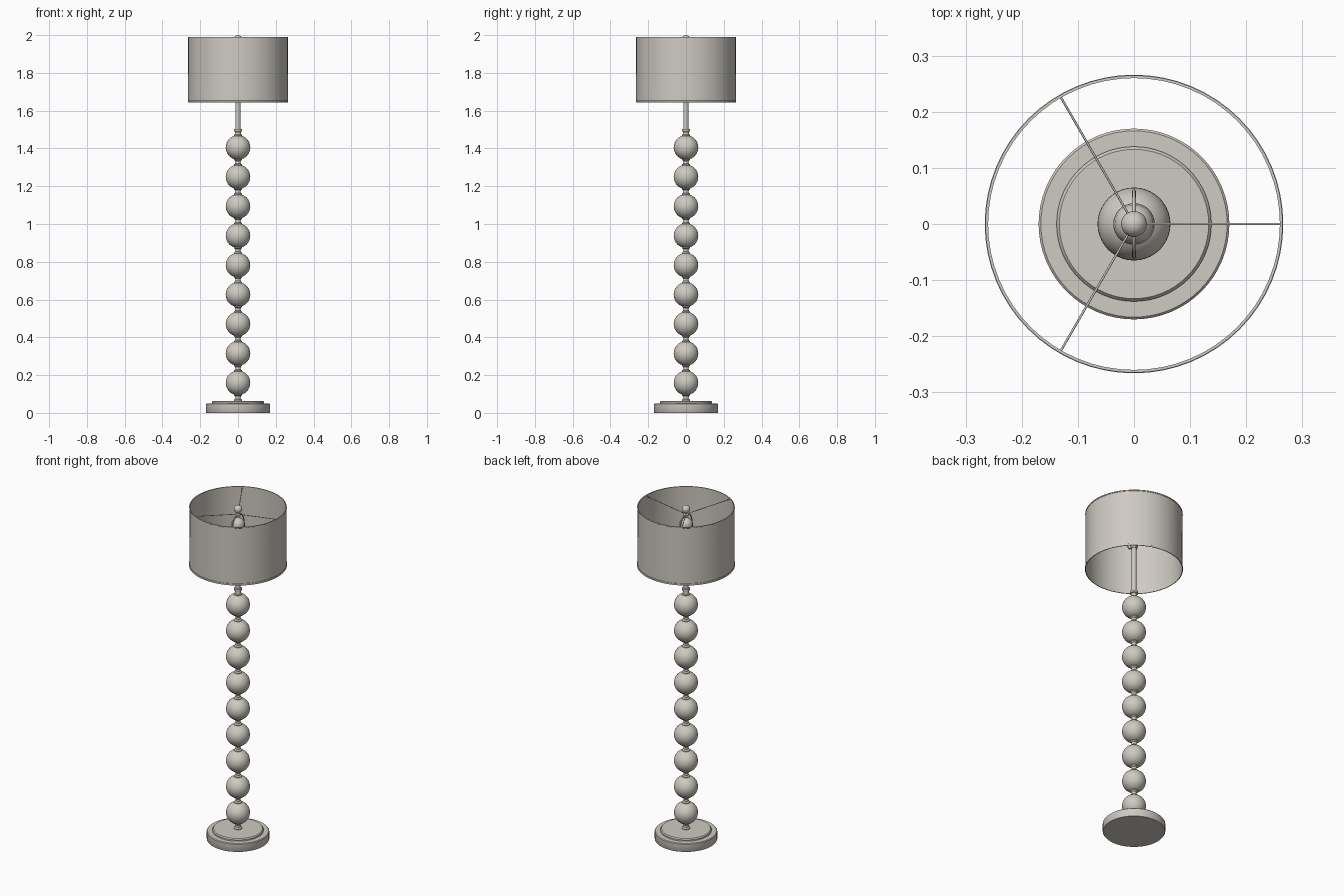
import bpy, math
from mathutils import Vector

if "Cube" in bpy.data.objects:
    bpy.data.objects.remove(bpy.data.objects["Cube"])

# One warm grey for the whole lamp
grey = bpy.data.materials.new("warm_grey")
grey.diffuse_color = (0.62, 0.59, 0.54, 1)
grey.use_nodes = True
grey.node_tree.nodes["Principled BSDF"].inputs["Base Color"].default_value = grey.diffuse_color


def finish(ob, angle=35):
    ob.data.materials.append(grey)
    bpy.ops.object.select_all(action='DESELECT')
    ob.select_set(True)
    bpy.context.view_layer.objects.active = ob
    bpy.ops.object.shade_smooth_by_angle(angle=math.radians(angle))


def lathe(name, profile, n=48, closed=False):
    """Revolve (radius, z) points, bottom to top; end points on the axis become poles."""
    verts, faces, rings = [], [], []
    for r, z in profile:
        if r < 1e-6:
            rings.append([len(verts)] * n)
            verts.append((0, 0, z))
        else:
            rings.append(list(range(len(verts), len(verts) + n)))
            verts += [(r * math.cos(2 * math.pi * i / n), r * math.sin(2 * math.pi * i / n), z)
                      for i in range(n)]
    pairs = list(zip(rings, rings[1:]))
    if closed:
        pairs.append((rings[-1], rings[0]))
    for a, b in pairs:
        for i in range(n):
            j = (i + 1) % n
            faces.append(tuple(dict.fromkeys((a[i], a[j], b[j], b[i]))))
    me = bpy.data.meshes.new(name)
    me.from_pydata(verts, [], faces)
    ob = bpy.data.objects.new(name, me)
    bpy.context.collection.objects.link(ob)
    finish(ob)
    return ob


def wire(name, points, radius, smooth=False):
    cu = bpy.data.curves.new(name, 'CURVE')
    cu.dimensions = '3D'
    cu.bevel_depth = radius
    cu.bevel_resolution = 2
    cu.use_fill_caps = True
    sp = cu.splines.new('NURBS' if smooth else 'POLY')
    sp.points.add(len(points) - 1)
    for p, co in zip(sp.points, points):
        p.co = (*co, 1)
    if smooth:
        sp.use_endpoint_u = True
        sp.order_u = 3
        sp.resolution_u = 6
    ob = bpy.data.objects.new(name, cu)
    bpy.context.collection.objects.link(ob)
    cu.materials.append(grey)


def ball(r, zc, steps=20):
    return [(r * math.sin(math.pi * i / steps), zc - r * math.cos(math.pi * i / steps))
            for i in range(steps + 1)]


# Stepped round base
lathe("base", [(0, 0), (0.168, 0), (0.17, 0.003), (0.17, 0.046), (0.166, 0.05),
               (0.138, 0.05), (0.138, 0.058), (0.133, 0.064), (0, 0.064)], 64)

# Stacked balls with flared necks between them
R, FIRST, STEP, COUNT = 0.065, 0.159, 0.1558, 9
for k in range(COUNT):
    lathe(f"ball_{k + 1}", ball(R, FIRST + k * STEP), 40)
for k in range(COUNT + 1):
    z = FIRST + (k - 0.5) * STEP
    lathe(f"neck_{k + 1}", [(0.022, z - 0.02), (0.022, z - 0.013), (0.015, z - 0.007),
                            (0.014, z), (0.015, z + 0.007), (0.022, z + 0.013),
                            (0.022, z + 0.02)], 32)

# Upper pole with collar, then lamp socket
lathe("pole", [(0, 1.46), (0.022, 1.46), (0.016, 1.48), (0.016, 1.488), (0.022, 1.491),
               (0.022, 1.499), (0.013, 1.503), (0.013, 1.79), (0, 1.79)], 32)
lathe("socket", [(0, 1.775), (0.018, 1.775), (0.022, 1.79), (0.02, 1.835), (0, 1.835)], 32)

# Bulb
lathe("bulb", [(0, 1.83), (0.016, 1.83), (0.019, 1.845), (0.031, 1.864), (0.037, 1.883),
               (0.034, 1.902), (0.024, 1.915), (0.012, 1.921), (0, 1.922)], 32)

# Harp loop around the bulb, in the y-z plane
half = [(0.018, 1.785), (0.04, 1.787), (0.055, 1.81), (0.059, 1.85), (0.057, 1.89),
        (0.045, 1.925), (0.02, 1.943)]
wire("harp", [(0, y, z) for y, z in half] + [(0, 0, 1.944)]
     + [(0, -y, z) for y, z in reversed(half)], 0.0035, True)

# Finial
lathe("finial", [(0, 1.938), (0.014, 1.938), (0.014, 1.947), (0.008, 1.952)]
      + ball(0.023, 1.977)[3:], 32)

# Three spokes from the hub up to the rim of the shade
for k in range(3):
    a = 2 * math.pi * k / 3
    d = Vector((math.cos(a), math.sin(a), 0))
    wire(f"shade_spoke_{k + 1}", [d * 0.005 + Vector((0, 0, 1.947)),
                                  d * 0.263 + Vector((0, 0, 1.984))], 0.002)

# Thin drum shade, open at both ends, slightly wider at the bottom
lathe("shade", [(0.262, 1.642), (0.266, 1.642), (0.266, 1.652), (0.2645, 1.653),
                (0.2635, 1.984), (0.265, 1.985), (0.265, 1.991), (0.260, 1.991)],
      64, closed=True)
